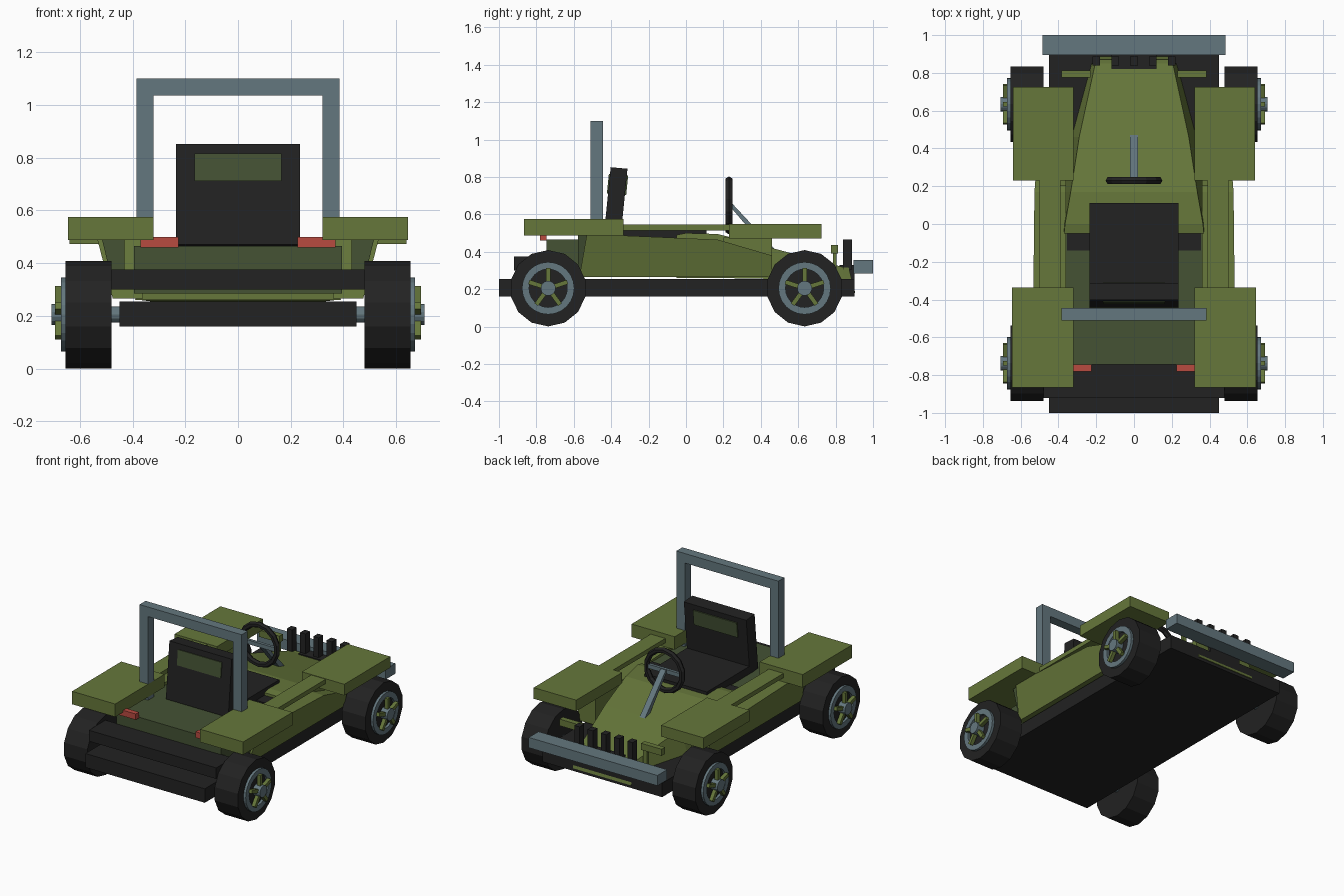
import bpy, bmesh, math
from mathutils import Vector

if "Cube" in bpy.data.objects:
    bpy.data.objects.remove(bpy.data.objects["Cube"])


def material(name, rgb):
    m = bpy.data.materials.new(name)
    m.diffuse_color = (*rgb, 1)
    m.use_nodes = True
    m.node_tree.nodes["Principled BSDF"].inputs["Base Color"].default_value = m.diffuse_color
    return m


GREEN = material("olive green", (0.133, 0.185, 0.043))
DARK = material("dark green", (0.058, 0.084, 0.034))
BLACK = material("black", (0.016, 0.016, 0.016))
GREY = material("blue grey", (0.127, 0.185, 0.21))
RED = material("red", (0.48, 0.069, 0.051))


def finish(bm, name, mat):
    bmesh.ops.recalc_face_normals(bm, faces=bm.faces)
    me = bpy.data.meshes.new(name)
    bm.to_mesh(me)
    bm.free()
    me.materials.append(mat)
    ob = bpy.data.objects.new(name, me)
    bpy.context.collection.objects.link(ob)
    return ob


def loft(name, loops, mat, closed=False):
    """Join equal-length loops with quads; cap the ends unless closed."""
    bm = bmesh.new()
    rings = [[bm.verts.new(p) for p in lp] for lp in loops]
    n = len(rings[0])
    for i in range(len(rings) - (0 if closed else 1)):
        a, b = rings[i], rings[(i + 1) % len(rings)]
        for k in range(n):
            bm.faces.new((a[k], a[(k + 1) % n], b[(k + 1) % n], b[k]))
    if not closed:
        bm.faces.new(rings[0])
        bm.faces.new(rings[-1])
    return finish(bm, name, mat)


def box(name, x, y, z, mat):
    return loft(name, [[(x[0], y[0], h), (x[1], y[0], h), (x[1], y[1], h), (x[0], y[1], h)]
                       for h in z], mat)


def pair(name, x, y, z, mat):
    for s, side in ((1, "right"), (-1, "left")):
        box(f"{name}_{side}", sorted((s * x[0], s * x[1])), y, z, mat)


def circle(x, y, z, r, n):
    return [(x, y + r * math.sin(2 * math.pi * k / n), z + r * math.cos(2 * math.pi * k / n))
            for k in range(n)]


def disc(name, x, y, z, r, n, mat):
    loft(name, [circle(v, y, z, r, n) for v in x], mat)


# Chassis, bumpers and axles
box("chassis", (-.45, .45), (-1, .9), (.16, .255), BLACK)
box("rear_bumper", (-.48, .48), (-.92, -.74), (.30, .375), BLACK)
box("front_bumper", (-.485, .485), (.895, 1), (.285, .355), GREY)
box("bumper_mount", (-.12, .12), (.82, .9), (.25, .33), BLACK)

# Wheels with ring, five spokes and hub
WZ = .205
for wy, end in ((-.737, "rear"), (.634, "front")):
    disc(f"{end}_axle", (-.66, .66), wy, WZ, .03, 12, GREY)
    for s, side in ((1, "right"), (-1, "left")):
        tag = f"{end}_{side}"
        disc("tyre_" + tag, (s * .48, s * .655), wy, WZ, .204, 14, BLACK)
        loft("rim_" + tag, [circle(s * x, wy, WZ, r, 24) for x, r in
                            ((.65, .14), (.672, .14), (.672, .102), (.65, .102))], GREY, True)
        disc("hub_" + tag, (s * .65, s * .708), wy, WZ, .04, 14, GREY)
        for k in range(5):
            a = 2 * math.pi * k / 5
            d = Vector((0, math.sin(a), math.cos(a)))
            t = Vector((0, math.cos(a), -math.sin(a))) * .012
            c = Vector((0, wy, WZ))
            loft(f"spoke_{tag}_{k}", [[Vector((s * x, 0, 0)) + c + d * r + t * f
                                       for r, f in ((.02, -1), (.108, -1), (.108, 1), (.02, 1))]
                                      for x in (.668, .694)], GREEN)

# Rear tub and cross bar
box("rear_tub", (-.395, .395), (-.745, -.05), (.285, .465), DARK)
box("floor_bar", (-.355, .355), (-.14, -.05), (.45, .472), BLACK)

# Hood: cross-sections from cockpit to nose (y, top width, top z, base width, base z)
sections = ((-.05, .37, .49, .39, .26), (.0, .365, .50, .39, .26), (.17, .335, .495, .37, .26),
            (.46, .29, .42, .33, .255), (.85, .205, .315, .235, .22))
loft("hood", [[(-b, y, bz), (-t, y, tz), (t, y, tz), (b, y, bz)]
              for y, t, tz, b, bz in sections], GREEN)
loft("nose_lip", [[(x, .84, .18), (x, .905, .18), (x, .87, .315), (x, .84, .315)]
                  for x in (-.22, .22)], GREEN)

# Side pods leaning outwards at the top, with rails and inner posts
pod = ((-.57, .265), (.46, .265), (.46, .38), (.17, .465), (-.53, .495))
for s, side in ((1, "right"), (-1, "left")):
    outer = [(s * (.475 + (z - .265) * .26), y, z) for y, z in pod]
    inner = [(s * .36, y, z) for y, z in pod]
    loft(f"side_pod_{side}", [inner, outer], GREEN)
    loft(f"pod_back_{side}", [[(s * x, y, z) for x, z in
                               ((.43, .30), (.47, .30), (.515, .487), (.43, .487))]
                              for y in (-.578, -.53)], DARK)
pair("side_rail", (.39, .50), (-.34, .24), (.515, .545), GREEN)
pair("fender_post", (.36, .44), (.2, .46), (.30, .475), GREEN)

# Fenders
pair("rear_fender", (.32, .645), (-.865, -.335), (.487, .575), GREEN)
pair("front_fender", (.32, .64), (.23, .725), (.472, .548), GREEN)

# Grille teeth, front light bars and tail lights
for i in range(5):
    x = -.2 + .1 * i
    box(f"grille_tooth_{i}", (x - .02, x + .02), (.84, .888), (.305, .465), BLACK)
pair("front_light_bar", (.23, .385), (.775, .812), (.39, .435), GREEN)
pair("light_bar_stem", (.24, .27), (.785, .805), (.25, .40), GREEN)
pair("tail_light", (.225, .37), (-.78, -.745), (.46, .5), RED)

# Seat with leaning back and coloured pad
box("seat_cushion", (-.235, .235), (-.4, .11), (.455, .517), BLACK)


def leaning(name, w, z0, z1, back, front, mat):
    loft(name, [[(x, back + .1 * (z - .5), z + dz) for z, dz in ((z0, 0), (z1, 0))] +
                [(x, front + .1 * (z - .5), z - .008) for z in (z1, z0)]
                for x in (-w, w)], mat)


leaning("seat_back", .235, .47, .852, -.438, -.348, BLACK)
leaning("seat_pad", .165, .712, .815, -.444, -.341, DARK)

# Roll bar
pair("roll_bar_post", (.32, .385), (-.51, -.445), (.46, 1.04), GREY)
box("roll_bar_top", (-.385, .385), (-.51, -.445), (1.035, 1.1), GREY)

# Steering wheel, crossbar and column
CZ, R, N = .648, .135, 14
rings = []
for k in range(N):
    a = 2 * math.pi * k / N
    rings.append([((R + .019 * math.cos(b)) * math.sin(a), .23 + .021 * math.sin(b),
                   CZ + (R + .019 * math.cos(b)) * math.cos(a))
                  for b in (j * math.pi / 3 for j in range(6))])
loft("steering_wheel", rings, BLACK, True)
box("steering_crossbar", (-.125, .125), (.22, .24), (CZ - .014, CZ + .014), GREY)
loft("steering_column", [[(x, .225, .655), (x, .245, .66), (x, .478, .41), (x, .45, .39)]
                         for x in (-.02, .02)], GREY)
